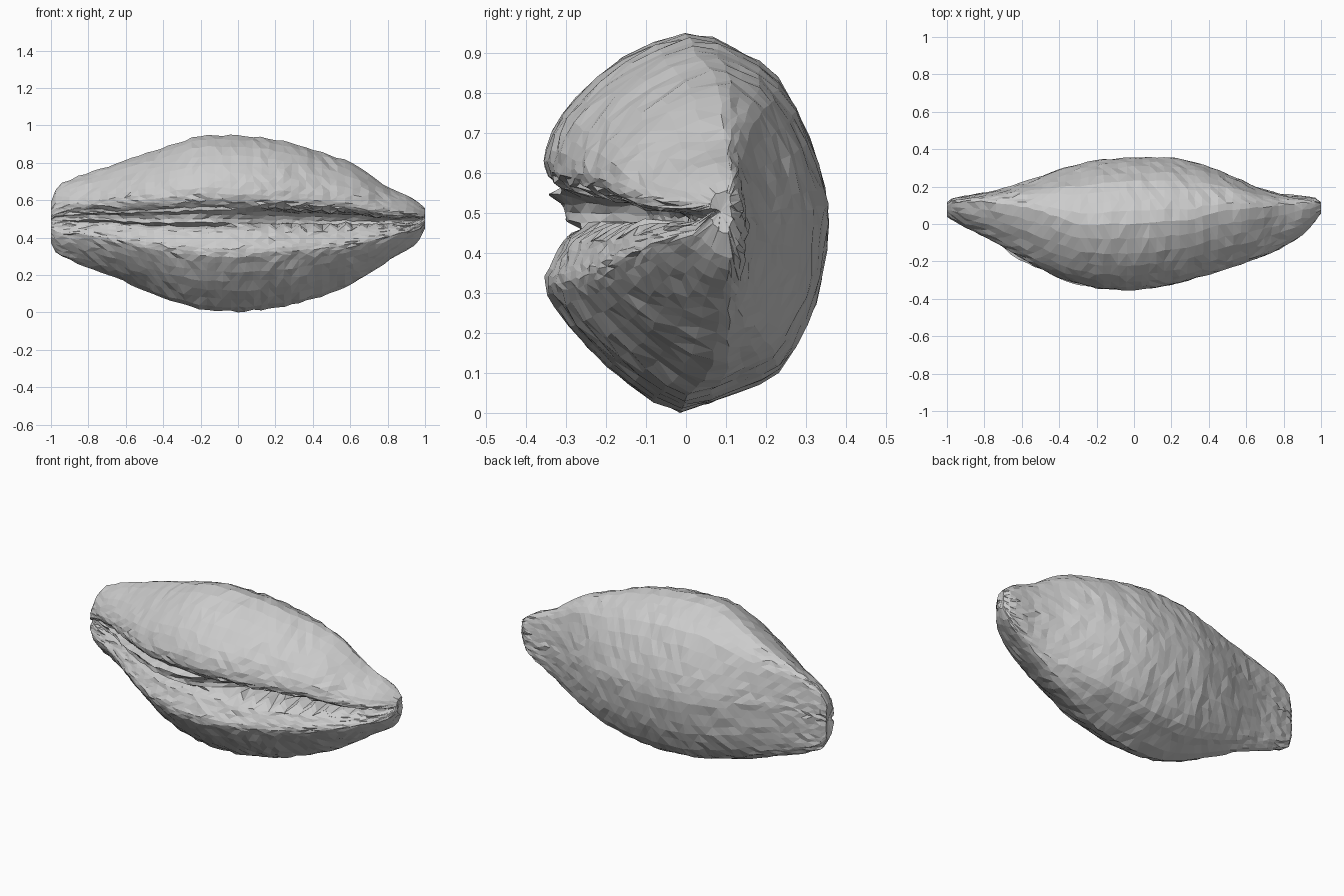
import bpy, bmesh, random
from mathutils import Vector

if "Cube" in bpy.data.objects:
    bpy.data.objects.remove(bpy.data.objects["Cube"])
random.seed(4)

# Lengthwise stations: x, bottom z, top z, front y, back y
STATIONS = [
    (-1.00, .37, .59, .04, .115), (-.975, .31, .665, .02, .135), (-.90, .275, .71, -.015, .148),
    (-.75, .222, .76, -.09, .175), (-.60, .16, .81, -.185, .22), (-.40, .07, .88, -.29, .29),
    (-.20, .012, .945, -.345, .34), (.00, .00, .945, -.354, .356), (.20, .02, .925, -.327, .356),
    (.40, .065, .87, -.27, .31), (.60, .14, .805, -.205, .22), (.70, .20, .74, -.17, .18),
    (.80, .27, .66, -.12, .155), (.90, .33, .63, -.06, .15), (.965, .37, .59, .01, .142),
    (1.00, .45, .555, .06, .115)]

# Closed cross-section: depth (-1 front, 1 back), height (-1 bottom, 1 top)
SECTION = [
    (0, 1), (.35, .92), (.64, .77), (.86, .45), (.97, .2), (1, 0), (.95, -.3), (.84, -.55),
    (.64, -.79), (.35, -.9), (-.05, -1), (-.4, -.86), (-.7, -.66), (-.92, -.45), (-1, -.33),
    (-.97, -.25), (-.9, -.15), (-.83, -.07), (-.65, .0), (-.68, .1), (-.88, .18),
    (-.97, .25), (-1, .33), (-.95, .48), (-.78, .66), (-.45, .87)]


def catmull(a, b, c, d, t):
    return .5 * (2*b + (c - a)*t + (2*a - 5*b + 4*c - d)*t*t + (3*b - a - 3*c + d)*t**3)


def station(x):
    i = max(k for k in range(len(STATIONS) - 1) if STATIONS[k][0] <= x)
    a, b = STATIONS[i], STATIONS[i + 1]
    t = (x - a[0]) / (b[0] - a[0])
    return [p + (q - p) * t for p, q in zip(a[1:], b[1:])]


def smooth_station(x):
    # average neighbours so the outline runs in curves
    w = min(.04, (1 - abs(x)) * .5)
    parts = [station(x + o * w) for o in (-1, 0, 1)]
    return [sum(p) / 3 for p in zip(*parts)]


def section_points(x, ring):
    lo, hi, front, back = smooth_station(x)
    mid, half = (lo + hi) / 2, (hi - lo) / 2
    # the ridge drifts to the back edge towards both ends
    lean = .6 * max(0, min(1, (abs(x) - .3) / .5))
    centre = (front + back) / 2
    yc = centre + (back - centre) * lean
    open_slit = max(0, min(1, (x + .1) / .3))
    fade = min(1, (1 - abs(x)) * 2.5)
    pts, n = [], len(SECTION)
    for i in range(n):
        quad = [SECTION[(i + k) % n] for k in (-1, 0, 1, 2)]
        for t in (0, .5):
            u = catmull(*[q[0] for q in quad], t)
            v = catmull(*[q[1] for q in quad], t)
            y = yc + u * ((back - yc) if u > 0 else (yc - front))
            z = mid + v * half
            # slit is shallow on the left and deep on the right
            if i in (18, 19):
                y += (-.075 + .185 * open_slit) * fade
                y = min(y, yc - .02)
            # toothed edges along the open half
            if i in (17, 20) and .1 < x < .88:
                y += (.03 if ring % 2 else -.012) * fade
                z += (.02 if ring % 2 else -.01) * (1 if i == 17 else -.4) * fade
            j = .005
            pts.append(Vector((x + random.uniform(-j, j) * (abs(x) < .95),
                               y + random.uniform(-j, j), z + random.uniform(-j, j))))
    return pts


# Shell body: loft of jittered sections, flat triangles
bm = bmesh.new()
xs = [-.9999, -.975] + [-.94 + 1.88 * i / 46 for i in range(47)] + [.97, .9999]
rings = [[bm.verts.new(p) for p in section_points(x, r)] for r, x in enumerate(xs)]
for a, b in zip(rings, rings[1:]):
    n = len(a)
    for i in range(n):
        k = (i + 1) % n
        bm.faces.new((a[i], a[k], b[k], b[i]))

# Closed, slightly dished ends
for ring, dx in ((rings[0], .015), (rings[-1], -.01)):
    c = sum((v.co for v in ring), Vector()) / len(ring)
    hub = bm.verts.new(c + Vector((dx, 0, 0)))
    for i in range(len(ring)):
        bm.faces.new((ring[i], ring[(i + 1) % len(ring)], hub))
bmesh.ops.recalc_face_normals(bm, faces=bm.faces)
bmesh.ops.triangulate(bm, faces=bm.faces)

mesh = bpy.data.meshes.new("shell_body")
bm.to_mesh(mesh)
bm.free()
shell = bpy.data.objects.new("shell_body", mesh)
bpy.context.collection.objects.link(shell)

# Rest the shell exactly on z = 0
low = min(v.co.z for v in mesh.vertices)
for v in mesh.vertices:
    v.co.z -= low
